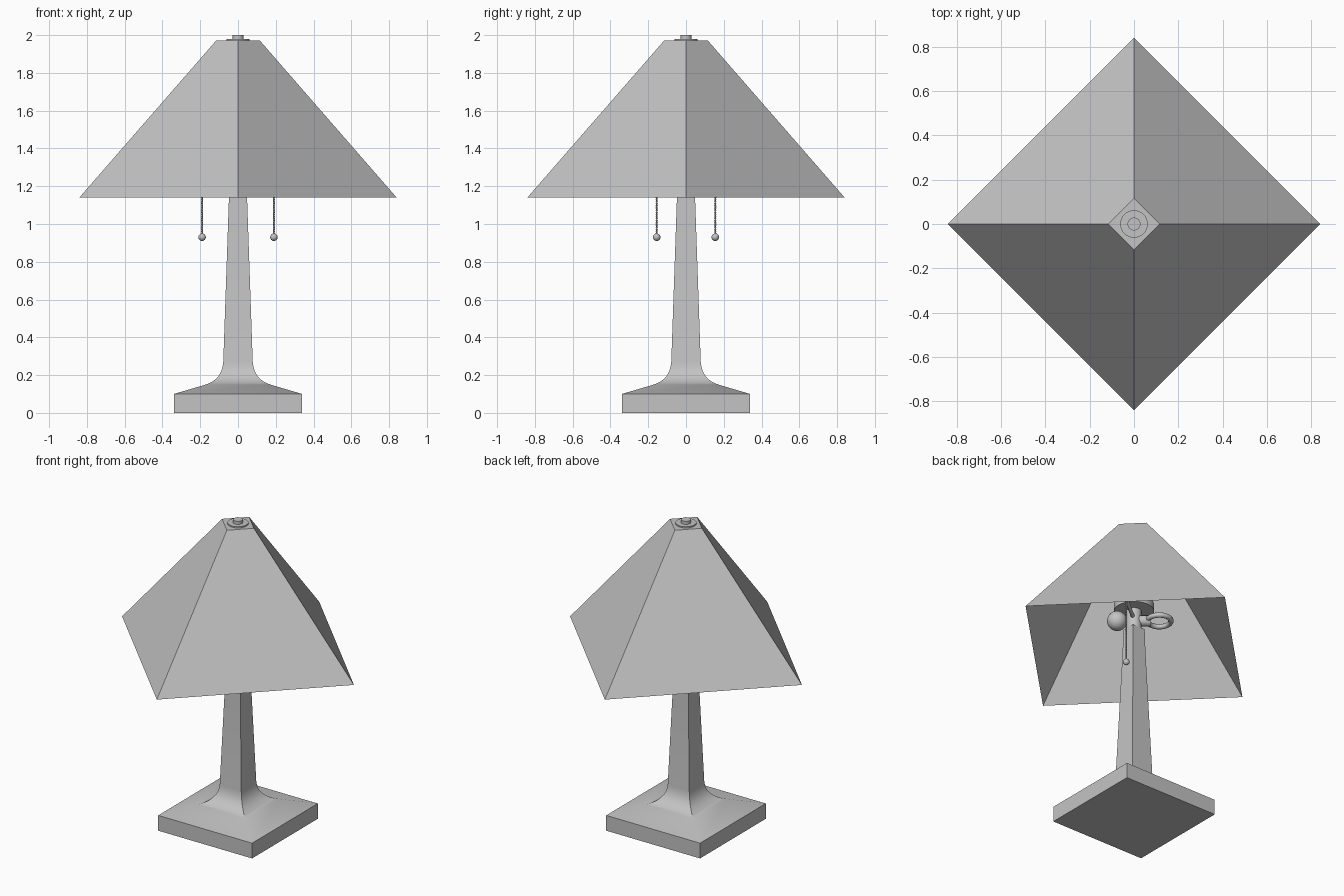
import bpy, bmesh, math
from mathutils import Vector

if "Cube" in bpy.data.objects:
    bpy.data.objects.remove(bpy.data.objects["Cube"])

grey = bpy.data.materials.new("plain_grey")
grey.diffuse_color = (0.55, 0.55, 0.55, 1)
grey.use_nodes = True
grey.node_tree.nodes["Principled BSDF"].inputs["Base Color"].default_value = grey.diffuse_color


def finish(name, bm, smooth=True):
    bmesh.ops.recalc_face_normals(bm, faces=bm.faces)
    me = bpy.data.meshes.new(name)
    bm.to_mesh(me)
    bm.free()
    ob = bpy.data.objects.new(name, me)
    bpy.context.collection.objects.link(ob)
    me.materials.append(grey)
    if smooth:
        bpy.ops.object.select_all(action='DESELECT')
        ob.select_set(True)
        bpy.context.view_layer.objects.active = ob
        bpy.ops.object.shade_smooth_by_angle(angle=math.radians(30))
    return ob


def loft(name, profile, sides, turn=0.0, smooth=True, caps=(True, True)):
    """Stack of regular polygon rings; profile is (corner radius, z)."""
    bm = bmesh.new()
    rings = [[bm.verts.new((r * math.cos(turn + 2 * math.pi * i / sides),
                            r * math.sin(turn + 2 * math.pi * i / sides), z))
              for i in range(sides)] for r, z in profile]
    for a, b in zip(rings, rings[1:]):
        for i in range(sides):
            j = (i + 1) % sides
            bm.faces.new((a[i], a[j], b[j], b[i]))
    if caps[0]:
        bm.faces.new(rings[0])
    if caps[1]:
        bm.faces.new(rings[-1])
    return finish(name, bm, smooth)


def tube(name, points, radius, closed=False):
    cu = bpy.data.curves.new(name, 'CURVE')
    cu.dimensions = '3D'
    cu.bevel_depth = radius
    cu.bevel_resolution = 3
    cu.use_fill_caps = True
    sp = cu.splines.new('POLY')
    sp.points.add(len(points) - 1)
    for p, co in zip(sp.points, points):
        p.co = (*co, 1)
    sp.use_cyclic_u = closed
    ob = bpy.data.objects.new(name, cu)
    bpy.context.collection.objects.link(ob)
    cu.materials.append(grey)
    bpy.ops.object.select_all(action='DESELECT')
    ob.select_set(True)
    bpy.context.view_layer.objects.active = ob
    bpy.ops.object.convert(target='MESH')
    bpy.ops.object.shade_smooth_by_angle(angle=math.radians(40))
    return ob


def balls(name, spots, seg=16):
    bm = bmesh.new()
    for co, r in spots:
        g = bmesh.ops.create_uvsphere(bm, u_segments=seg, v_segments=max(4, seg // 2), radius=r)
        bmesh.ops.translate(bm, verts=g["verts"], vec=co)
    return finish(name, bm)


# Square foot flaring into a tapered column
half = [(0.34, 0), (0.34, 0.1), (0.17, 0.15)]
p0, p1, p2 = Vector((0.17, 0.15)), Vector((0.085, 0.178)), Vector((0.078, 0.27))
for k in range(1, 9):
    t = k / 8
    half.append(tuple(p0 * (1 - t) ** 2 + p1 * 2 * t * (1 - t) + p2 * t * t))
half += [(0.048, 1.14), (0.045, 1.29)]
loft("base_and_column", [(h * math.sqrt(2), z) for h, z in half], 4, math.pi / 4)

# Four-sided shade, open below, set diagonally
loft("shade", [(0.84, 1.14), (0.115, 1.972)], 4, 0, False, (False, True))

# Neck, socket plate, rod, washer and finial
loft("neck", [(0.045, 1.27), (0.045, 1.42)], 24)
loft("socket_plate", [(0.12, 1.415), (0.12, 1.46)], 32)
loft("rod", [(0.015, 1.45), (0.015, 1.97)], 12)
loft("washer", [(0.062, 1.965), (0.062, 1.98)], 32)
loft("finial", [(0.029, 1.96), (0.029, 2.0)], 24)

# Bulb on one side, looped lamp tube on the other
side = Vector((-0.764, 0.645, 0))
depth = Vector((0.645, 0.764, 0))
mid = Vector((0, 0, 1.35))
balls("bulb", [(mid - side * 0.1, 0.06)], 24)
tube("loop_socket", [mid + side * 0.02, mid + side * 0.1], 0.035)
tube("loop_tube", [mid + side * (0.15 + 0.07 * math.cos(a)) + depth * 0.07 * math.sin(a)
                   for a in (2 * math.pi * i / 24 for i in range(24))], 0.016, True)

# Two pull chains on thin arms
for s, label in ((1, "back"), (-1, "front")):
    top = Vector((0.19 * s, 0.155 * s, 1.36))
    tube(label + "_chain_arm", [(0, 0, 1.36), top], 0.012)
    balls(label + "_pull_chain", [(Vector((top.x, top.y, 0.95 + 0.01 * i)), 0.0058)
                                  for i in range(42)], 8)
    balls(label + "_chain_pull", [(Vector((top.x, top.y, 0.93)), 0.02)])
